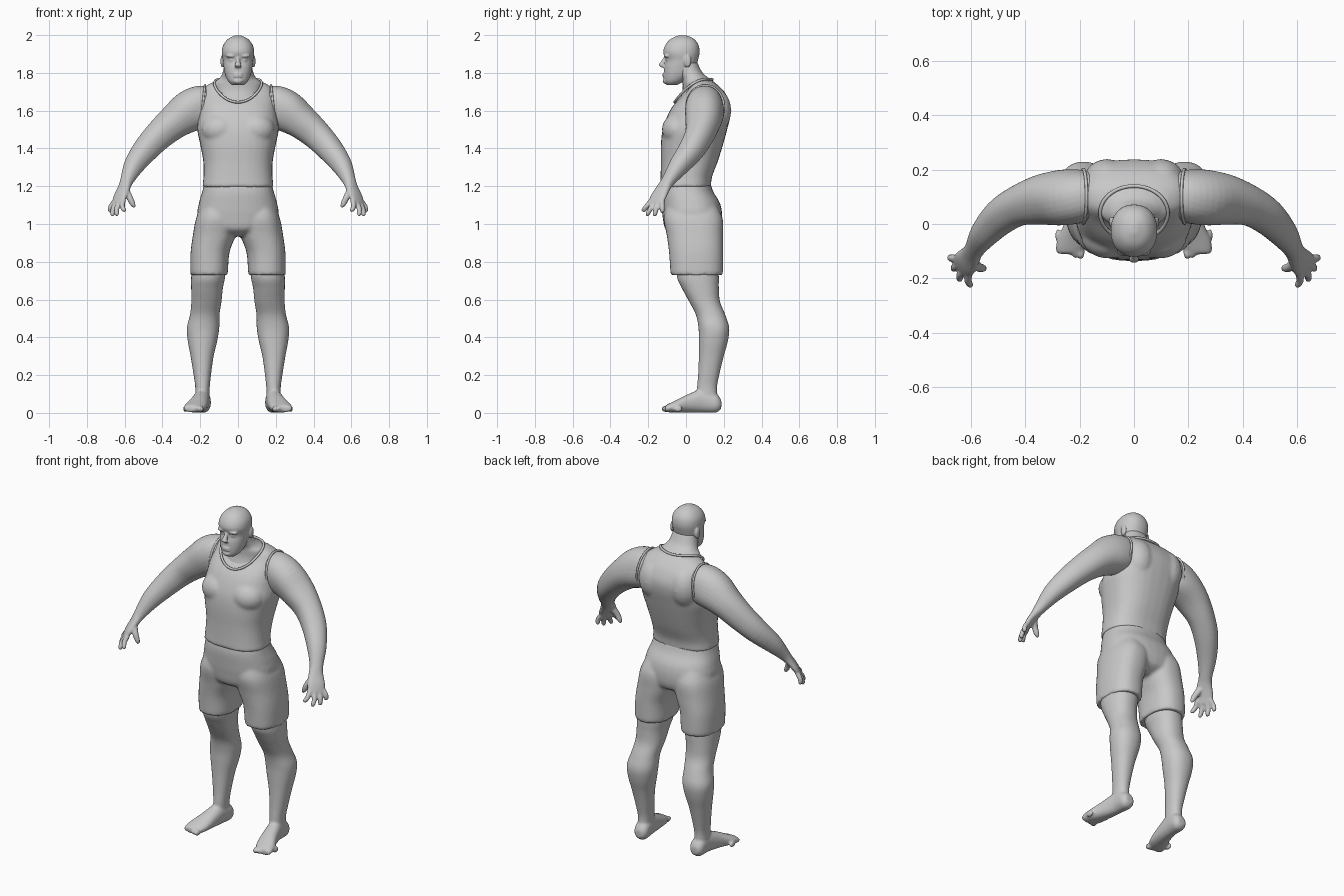
import bpy, bmesh, math
from mathutils import Vector, Matrix

cube = bpy.data.objects.get("Cube")
if cube:
    bpy.data.objects.remove(cube, do_unlink=True)

clay = bpy.data.materials.new("grey clay")
clay.use_nodes = True
clay.diffuse_color = (0.58, 0.58, 0.58, 1)
clay.node_tree.nodes["Principled BSDF"].inputs["Base Color"].default_value = clay.diffuse_color

X, Y, Z = Vector((1, 0, 0)), Vector((0, 1, 0)), Vector((0, 0, 1))
SIDES = (("left", 1), ("right", -1))


def spline(rows, steps=4):
    """Catmull-Rom through rows of equal length."""
    out = []
    for i in range(len(rows) - 1):
        p, q, r, s = (rows[min(max(i + k, 0), len(rows) - 1)] for k in (-1, 0, 1, 2))
        for k in range(steps):
            t = k / steps
            out.append([b + t / 2 * (c - a + t * (2*a - 5*b + 4*c - d + t * (3*(b - c) + d - a)))
                        for a, b, c, d in zip(p, q, r, s)])
    return out + [list(rows[-1])]


def loft(bm, rows, u, v=None, power=2.2, n=32):
    """Skin rings (x, y, z, a, b); without v the rings follow the path."""
    rows = spline(rows)
    rings = []
    for i, row in enumerate(rows):
        c, a, b = Vector(row[:3]), max(row[3], 0.002), max(row[4], 0.002)
        uu, vv = u, v
        if v is None:
            t = (Vector(rows[min(i + 1, len(rows) - 1)][:3]) - Vector(rows[max(i - 1, 0)][:3])).normalized()
            uu = (u - t * u.dot(t)).normalized()
            vv = t.cross(uu)
        ring = []
        for k in range(n):
            ca, sa = math.cos(math.tau * k / n), math.sin(math.tau * k / n)
            ring.append(bm.verts.new(c + uu * math.copysign(abs(ca) ** (2 / power), ca) * a
                                     + vv * math.copysign(abs(sa) ** (2 / power), sa) * b))
        rings.append(ring)
    for lo, hi in zip(rings, rings[1:]):
        for k in range(n):
            bm.faces.new((lo[k], lo[(k + 1) % n], hi[(k + 1) % n], hi[k]))
    bm.faces.new(rings[0][::-1])
    bm.faces.new(rings[-1])


def stack(bm, rows, power=2.2):
    """Level rings given as (z, half width, front y, back y, centre x)."""
    loft(bm, [(r[4] if len(r) > 4 else 0, (r[2] + r[3]) / 2, r[0], r[1], (r[3] - r[2]) / 2)
              for r in rows], X, Y, power)


def ball(bm, centre, size):
    bmesh.ops.create_uvsphere(bm, u_segments=20, v_segments=12, radius=1,
                              matrix=Matrix.Translation(centre) @ Matrix.Diagonal((*size, 1)))


def finish(name, bm, side=1, voxel=0.008, smooth=3):
    """Fuse the pieces of one part into a single smooth skin."""
    bmesh.ops.scale(bm, vec=(side, 1, 1), verts=bm.verts)
    bmesh.ops.recalc_face_normals(bm, faces=bm.faces)
    mesh = bpy.data.meshes.new(name)
    bm.to_mesh(mesh)
    bm.free()
    mesh.materials.append(clay)
    ob = bpy.data.objects.new(name, mesh)
    bpy.context.collection.objects.link(ob)
    fuse = ob.modifiers.new("fuse", 'REMESH')
    fuse.mode, fuse.voxel_size, fuse.use_smooth_shade = 'VOXEL', voxel, True
    soft = ob.modifiers.new("soften", 'SMOOTH')
    soft.factor, soft.iterations = 0.5, smooth


def trim(name, points, radius):
    """Closed hem cord."""
    cu = bpy.data.curves.new(name, 'CURVE')
    cu.dimensions, cu.bevel_depth, cu.bevel_resolution = '3D', radius, 2
    sp = cu.splines.new('POLY')
    sp.points.add(len(points) - 1)
    for p, co in zip(sp.points, points):
        p.co = (*co, 1)
    sp.use_cyclic_u = True
    cu.materials.append(clay)
    bpy.context.collection.objects.link(bpy.data.objects.new(name, cu))


# Head with brow, nose, eyes, lips and ears
bm = bmesh.new()
stack(bm, [(1.735, .03, -.1, -.05), (1.755, .052, -.114, -.01), (1.79, .068, -.117, .03),
           (1.83, .076, -.115, .052), (1.868, .081, -.108, .064), (1.91, .086, -.121, .072),
           (1.95, .077, -.108, .065), (1.982, .05, -.078, .04), (1.999, .012, -.035, .0)])
loft(bm, [(0, -.105, 1.885, .009, .01), (0, -.121, 1.86, .011, .012),
          (0, -.13, 1.84, .018, .014), (0, -.118, 1.828, .014, .008)], X, Y)
ball(bm, (0, -.107, 1.757), (.026, .016, .016))
for z in (1.793, 1.781):
    ball(bm, (0, -.113, z), (.026, .012, .0055))
for _, s in SIDES:
    ball(bm, (s * .034, -.1, 1.89), (.03, .018, .01))
    ball(bm, (s * .033, -.095, 1.868), (.014, .012, .009))
    ball(bm, (s * .082, .008, 1.862), (.011, .02, .034))
finish("head", bm, voxel=.005, smooth=2)

# Neck with sloping shoulder muscles
bm = bmesh.new()
stack(bm, [(1.64, .12, -.04, .18), (1.7, .13, -.02, .17), (1.745, .13, -.018, .155),
           (1.77, .1, -.025, .125), (1.8, .082, -.045, .088), (1.86, .07, -.07, .058)])
finish("neck", bm)

# Tank top
bm = bmesh.new()
stack(bm, [(1.195, .19, -.138, .132), (1.25, .183, -.135, .138), (1.33, .184, -.133, .168),
           (1.42, .2, -.133, .196), (1.5, .216, -.124, .218), (1.57, .21, -.1, .235),
           (1.63, .205, -.066, .236), (1.69, .198, -.01, .21), (1.73, .17, .015, .175),
           (1.757, .12, .03, .14)], 2.5)
for s in (-1, 1):
    ball(bm, (s * .095, -.045, 1.5), (.1, .083, .085))
    ball(bm, (s * .1, .15, 1.6), (.09, .09, .12))
finish("tank_top", bm, voxel=.01, smooth=4)
ring = [math.tau * i / 48 for i in range(48)]
trim("neckline_trim", [(.125 * math.sin(t), .04 - .1 * math.cos(t),
                        1.725 - .06 * math.cos(t) - .02 * math.cos(2 * t)) for t in ring], .007)

# Shorts: hips and two wide legs
bm = bmesh.new()
stack(bm, [(.935, .05, -.05, .12), (.97, .165, -.108, .18), (1.04, .214, -.124, .192),
           (1.11, .207, -.131, .18), (1.17, .19, -.134, .145), (1.22, .178, -.126, .128)], 2.4)
for s in (-1, 1):
    stack(bm, [(.73, .098, -.08, .192, s * .153), (.75, .1, -.083, .196, s * .153),
               (.85, .103, -.09, .197, s * .148), (.94, .113, -.102, .197, s * .126),
               (1.03, .11, -.118, .194, s * .112), (1.1, .08, -.1, .16, s * .11)], 2.4)
finish("shorts", bm, voxel=.01, smooth=3)

for word, side in SIDES:
    # Leg with calf, foot and toes
    bm = bmesh.new()
    stack(bm, [(.05, .038, .055, .17, .19), (.13, .038, .058, .164, .188), (.2, .046, .064, .176, .189),
               (.3, .061, .068, .2, .19), (.38, .078, .068, .222, .188), (.45, .086, .066, .229, .185),
               (.52, .078, .052, .208, .176), (.59, .08, .016, .18, .167), (.66, .084, -.022, .174, .164),
               (.72, .09, -.048, .174, .158), (.82, .09, -.05, .17, .15)])
    loft(bm, [(.186, .187, .045, .024, .022), (.186, .16, .052, .042, .05), (.19, .09, .064, .042, .062),
              (.205, .01, .05, .049, .048), (.224, -.055, .034, .058, .032),
              (.236, -.095, .025, .052, .022), (.238, -.11, .022, .044, .016)], X, Z)
    for i in range(5):
        ball(bm, (.196 + .021 * i, -.106 + .004 * i * i, .021), (.0145 - .001 * i, .024, .017))
    finish(word + "_leg", bm, side, voxel=.007)

    # Arm with palm, fingers and thumb
    bm = bmesh.new()
    wide = Vector((.6, .8, 0))
    loft(bm, [(.13, .105, 1.63, .08, .09), (.19, .102, 1.622, .096, .112), (.26, .098, 1.594, .1, .11),
              (.34, .09, 1.538, .092, .089), (.42, .07, 1.468, .075, .077), (.49, .028, 1.392, .067, .067),
              (.55, -.035, 1.31, .053, .053), (.588, -.093, 1.23, .037, .033),
              (.604, -.12, 1.19, .042, .024), (.624, -.146, 1.145, .05, .019),
              (.636, -.165, 1.108, .045, .014)], wide)
    tips = ((.603, -.23, 1.066), (.645, -.208, 1.044), (.668, -.168, 1.042), (.68, -.125, 1.06))
    for i, tip in enumerate(tips):
        base = Vector((.628, -.155, 1.125)) + wide * (.024 * i - .036)
        tip = Vector(tip)
        knuckle = base.lerp(tip, .5) + X * .008
        loft(bm, [(*base, .013, .013), (*knuckle, .0135, .0135), (*base.lerp(tip, .9), .012, .012),
                  (*tip, .006, .006)], wide, n=12)
    loft(bm, [(.6, -.135, 1.185, .02, .02), (.574, -.158, 1.14, .018, .017),
              (.557, -.163, 1.105, .014, .014), (.547, -.163, 1.088, .007, .007)], wide, n=12)
    finish(word + "_arm", bm, side, voxel=.006, smooth=3)

    # Armhole trim
    trim(word + "_armhole_trim", [(side * (.187 - .012 * math.sin(t)), .102 + .099 * math.cos(t),
                                   1.622 + .113 * math.sin(t)) for t in ring], .006)
